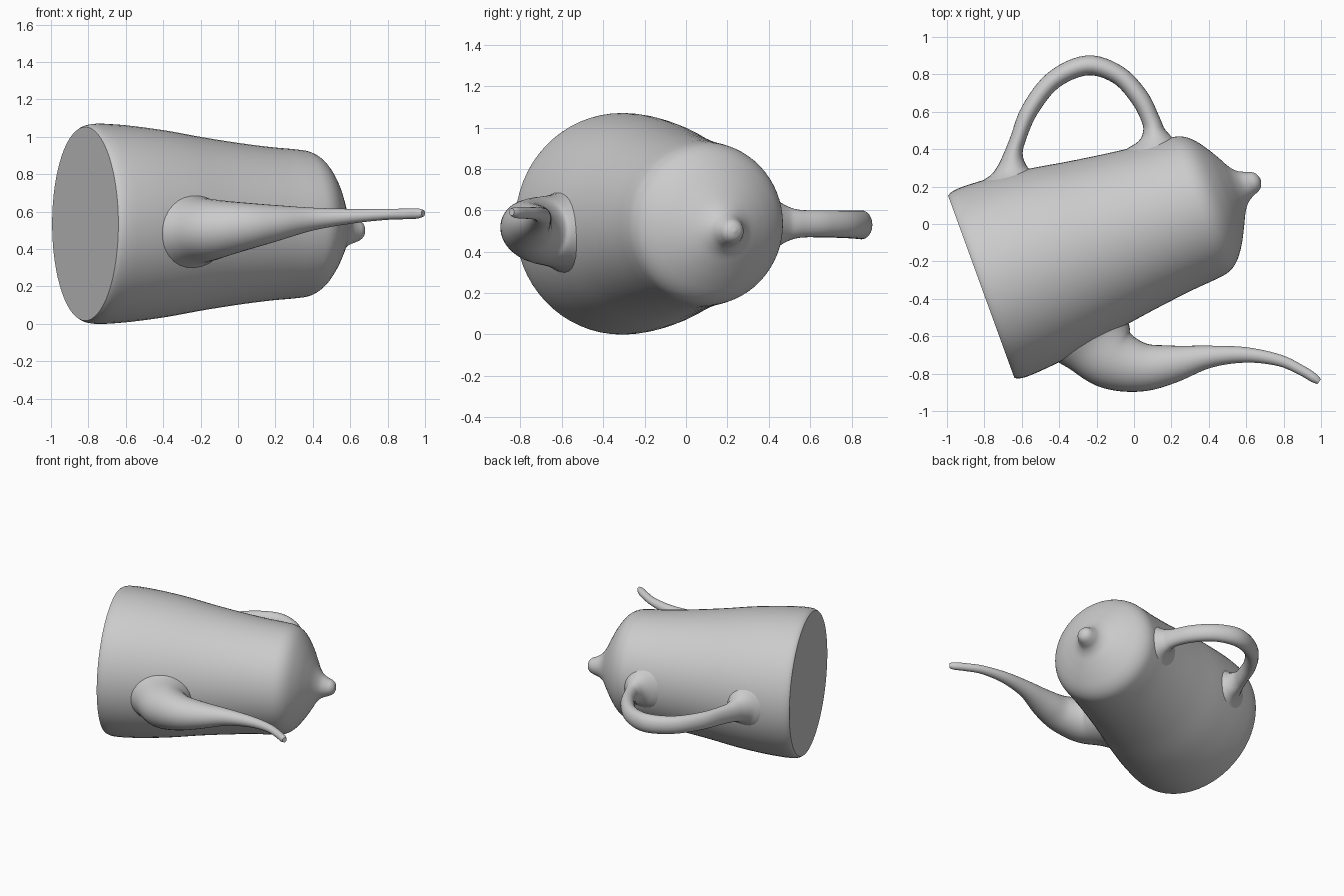
import bpy, bmesh, math
from mathutils import Vector

old = bpy.data.objects.get("Cube")
if old:
    bpy.data.objects.remove(old, do_unlink=True)

grey = bpy.data.materials.new("plain grey")
grey.use_nodes = True
COLOUR = (0.6, 0.6, 0.6, 1)
grey.diffuse_color = COLOUR
grey.node_tree.nodes["Principled BSDF"].inputs["Base Color"].default_value = COLOUR


def smooth_path(points, steps):
    """Catmull-Rom curve through tuples of any length."""
    pts = [Vector(p) for p in points]
    pts = [pts[0]] + pts + [pts[-1]]
    out = []
    for i in range(1, len(pts) - 2):
        a, b, c, d = pts[i - 1:i + 3]
        for k in range(steps):
            t = k / steps
            out.append(0.5 * (2 * b + (c - a) * t + (2 * a - 5 * b + 4 * c - d) * t ** 2
                              + (3 * b - a - 3 * c + d) * t ** 3))
    return out + [pts[-1]]


def sweep(name, points, sides, steps=6, direction=None):
    """Oval skin along a path of (x, y, z, flat radius, upright radius), capped."""
    path = smooth_path(points, steps)
    bm = bmesh.new()
    rings = []
    for i, p in enumerate(path):
        ahead, behind = path[min(i + 1, len(path) - 1)], path[max(i - 1, 0)]
        run = direction or Vector((ahead[0] - behind[0], ahead[1] - behind[1], 0)).normalized()
        side = Vector((-run.y, run.x, 0))
        ring = []
        for k in range(sides):
            a = 2 * math.pi * k / sides
            off = side * p[3] * math.cos(a) + Vector((0, 0, p[4] * math.sin(a)))
            ring.append(bm.verts.new(Vector(p[:3]) + off))
        rings.append(ring)
    for lo, hi in zip(rings, rings[1:]):
        for k in range(sides):
            n = (k + 1) % sides
            bm.faces.new((lo[k], lo[n], hi[n], hi[k]))
    bm.faces.new(rings[0])
    bm.faces.new(rings[-1])
    bmesh.ops.recalc_face_normals(bm, faces=bm.faces[:])
    mesh = bpy.data.meshes.new(name)
    bm.to_mesh(mesh)
    bm.free()
    mesh.materials.append(grey)
    obj = bpy.data.objects.new(name, mesh)
    bpy.context.collection.objects.link(obj)
    bpy.ops.object.select_all(action='DESELECT')
    obj.select_set(True)
    bpy.context.view_layer.objects.active = obj
    bpy.ops.object.shade_smooth_by_angle(angle=math.radians(40))


# Pot body with its lid and knob, lying on its side: (distance from base, radius)
axis = Vector((0.94, 0.342, 0)).normalized()
across = Vector((-axis.y, axis.x, 0))
base = Vector((-0.81, -0.325, 0.535))
profile = [(-0.01, 0.518), (0.01, 0.529), (0.05, 0.535), (0.12, 0.534), (0.25, 0.524),
           (0.44, 0.5), (0.65, 0.464), (0.86, 0.433), (1.05, 0.41), (1.18, 0.399),
           (1.26, 0.386), (1.32, 0.347), (1.375, 0.275), (1.42, 0.195), (1.455, 0.128),
           (1.49, 0.087), (1.53, 0.066), (1.56, 0.053), (1.58, 0.034), (1.59, 0.004)]
body_points = []
for s, r in profile:
    lean = min(max((s - 1.36) / 0.15, 0), 1)  # the knob sits slightly off centre
    sag = max(1 - s / 0.5, 0)                 # the foot of the pot leans to the spout
    c = base + axis * s + across * (0.02 * lean - 0.008 * sag) + Vector((0, 0, -0.035 * lean))
    body_points.append((*c, r, r))
sweep("pot_body", body_points, 64, steps=4, direction=axis)

# Spout, flared into the pot and thin at the tip
sweep("spout", [
    (-0.28, -0.52, 0.50, 0.29, 0.24), (-0.21, -0.62, 0.50, 0.215, 0.182),
    (-0.11, -0.72, 0.505, 0.17, 0.158), (0.04, -0.765, 0.52, 0.132, 0.128),
    (0.20, -0.75, 0.537, 0.102, 0.098), (0.40, -0.71, 0.56, 0.06, 0.061),
    (0.60, -0.70, 0.575, 0.041, 0.04), (0.78, -0.73, 0.585, 0.031, 0.03),
    (0.90, -0.785, 0.588, 0.027, 0.028), (0.96, -0.822, 0.59, 0.025, 0.027),
    (0.99, -0.843, 0.592, 0.016, 0.018)], 32)

# Loop handle, flared where it meets the pot
sweep("handle", [
    (-0.648, 0.20, 0.535, 0.20, 0.20), (-0.648, 0.25, 0.535, 0.14, 0.14),
    (-0.650, 0.30, 0.535, 0.085, 0.098), (-0.645, 0.37, 0.535, 0.052, 0.076),
    (-0.622, 0.45, 0.535, 0.042, 0.068), (-0.557, 0.61, 0.535, 0.046, 0.065),
    (-0.43, 0.77, 0.532, 0.049, 0.066), (-0.25, 0.848, 0.53, 0.053, 0.07),
    (-0.085, 0.797, 0.532, 0.05, 0.066), (0.03, 0.675, 0.535, 0.05, 0.065),
    (0.09, 0.555, 0.535, 0.049, 0.067), (0.107, 0.49, 0.535, 0.063, 0.085),
    (0.115, 0.435, 0.535, 0.11, 0.12), (0.115, 0.38, 0.535, 0.18, 0.17)], 24)
